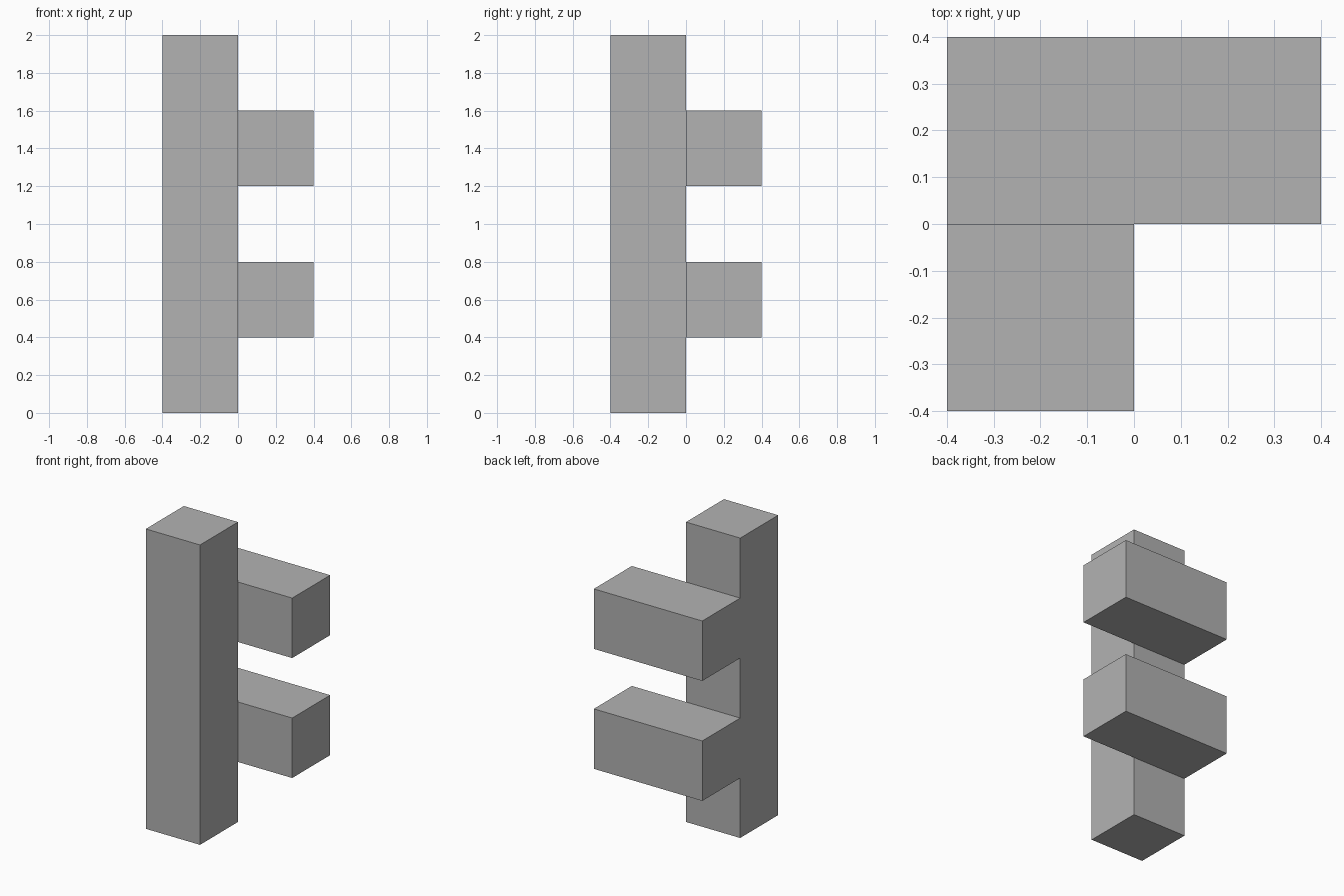
import bpy
import bmesh
from mathutils import Vector

cube = bpy.data.objects.get("Cube")
if cube:
    bpy.data.objects.remove(cube, do_unlink=True)

GREY = (0.448, 0.448, 0.448, 1)
grey = bpy.data.materials.new("plain grey")
grey.use_nodes = True
grey.diffuse_color = GREY
grey.node_tree.nodes["Principled BSDF"].inputs["Base Color"].default_value = GREY


def box(name, low, high):
    """Add a flat-faced box spanning two opposite corners."""
    low, high = Vector(low), Vector(high)
    bm = bmesh.new()
    bmesh.ops.create_cube(bm, size=1)
    bmesh.ops.scale(bm, vec=high - low, verts=bm.verts)
    mesh = bpy.data.meshes.new(name)
    bm.to_mesh(mesh)
    bm.free()
    mesh.materials.append(grey)
    obj = bpy.data.objects.new(name, mesh)
    obj.location = (low + high) / 2
    bpy.context.collection.objects.link(obj)
    return obj


# Upright post
W = 0.4
box("post", (-W, -W, 0), (0, 0, 2))

# Two crossbars against the back of the post
for name, z in (("lower_crossbar", 0.4), ("upper_crossbar", 1.2)):
    box(name, (-W, 0, z), (W, W, z + W))
